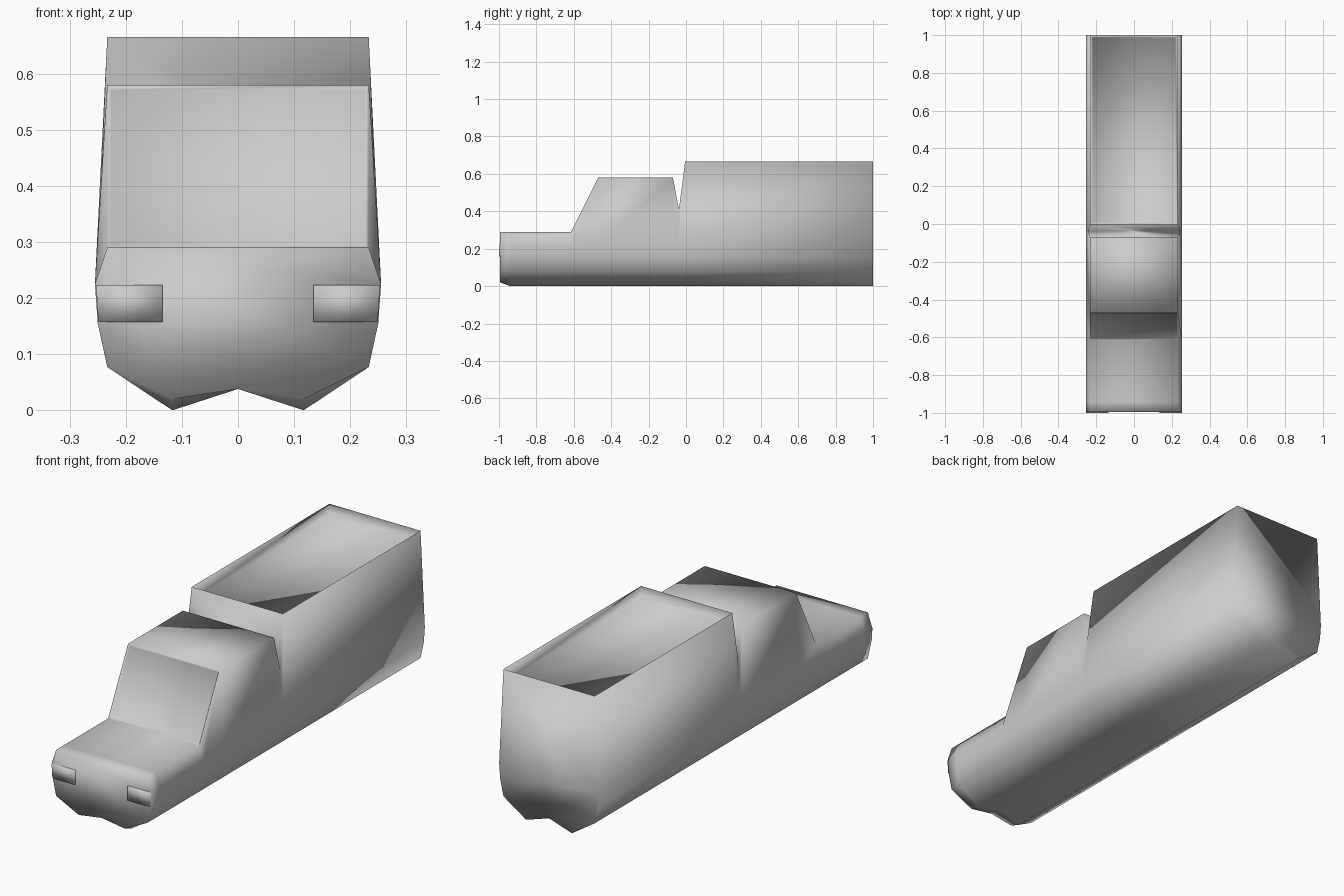
import bpy, bmesh

if "Cube" in bpy.data.objects:
    bpy.data.objects.remove(bpy.data.objects["Cube"])

# Half cross-section of the lower hull (x, z), from the belly ridge up to the widest line
HULL = [(0.0, 0.038), (0.117, 0.0), (0.233, 0.077), (0.25, 0.155), (0.255, 0.225)]

# Stations along the body: y, half width at top, height at top
STATIONS = [(-0.995, 0.233, 0.29), (-0.94, 0.233, 0.29), (-0.615, 0.233, 0.29),
            (-0.47, 0.233, 0.58), (-0.07, 0.233, 0.58), (-0.038, 0.244, 0.41),
            (-0.005, 0.233, 0.665), (1.0, 0.233, 0.665)]


def finish(name, bm):
    bmesh.ops.recalc_face_normals(bm, faces=bm.faces)
    for f in bm.faces:
        f.smooth = True
    mesh = bpy.data.meshes.new(name)
    bm.to_mesh(mesh)
    bm.free()
    obj = bpy.data.objects.new(name, mesh)
    bpy.context.collection.objects.link(obj)
    return obj


# Body: hood, cab and cargo box lofted as one hull
bm = bmesh.new()
rings = []
for i, (y, tx, tz) in enumerate(STATIONS):
    half = HULL + [(tx, tz)]
    if i == 0:  # raised chin at the nose
        half[1] = (0.117, 0.02)
    loop = half + [(-x, z) for x, z in reversed(half[1:])]
    rings.append([bm.verts.new((x, y, z)) for x, z in loop])

n = len(rings[0])
top = len(HULL)
roof = []
for a, b in zip(rings, rings[1:]):
    for k in range(n):
        j = (k + 1) % n
        f = bm.faces.new((a[k], a[j], b[j], b[k]))
        if k == top:
            roof.append(f)
bm.faces.new(rings[0])
bm.faces.new(rings[-1][::-1])
bmesh.ops.recalc_face_normals(bm, faces=bm.faces)

# Recessed windscreen and sunken cargo bed
bmesh.ops.inset_individual(bm, faces=[roof[2]], thickness=0.01, depth=-0.008)
bmesh.ops.inset_individual(bm, faces=[roof[6]], thickness=0.02, depth=-0.05)
finish("truck_body", bm)

# Headlights: thin blocks on both sides of the nose
for side, name in ((-1, "headlight_left"), (1, "headlight_right")):
    bm = bmesh.new()
    bmesh.ops.create_cube(bm, size=1)
    for v in bm.verts:
        outer = 0.253 if v.co.z > 0 else 0.249
        x = outer if v.co.x > 0 else 0.135
        v.co = (side * x, -1.0 if v.co.y < 0 else -0.98,
                0.223 if v.co.z > 0 else 0.157)
    finish(name, bm)
